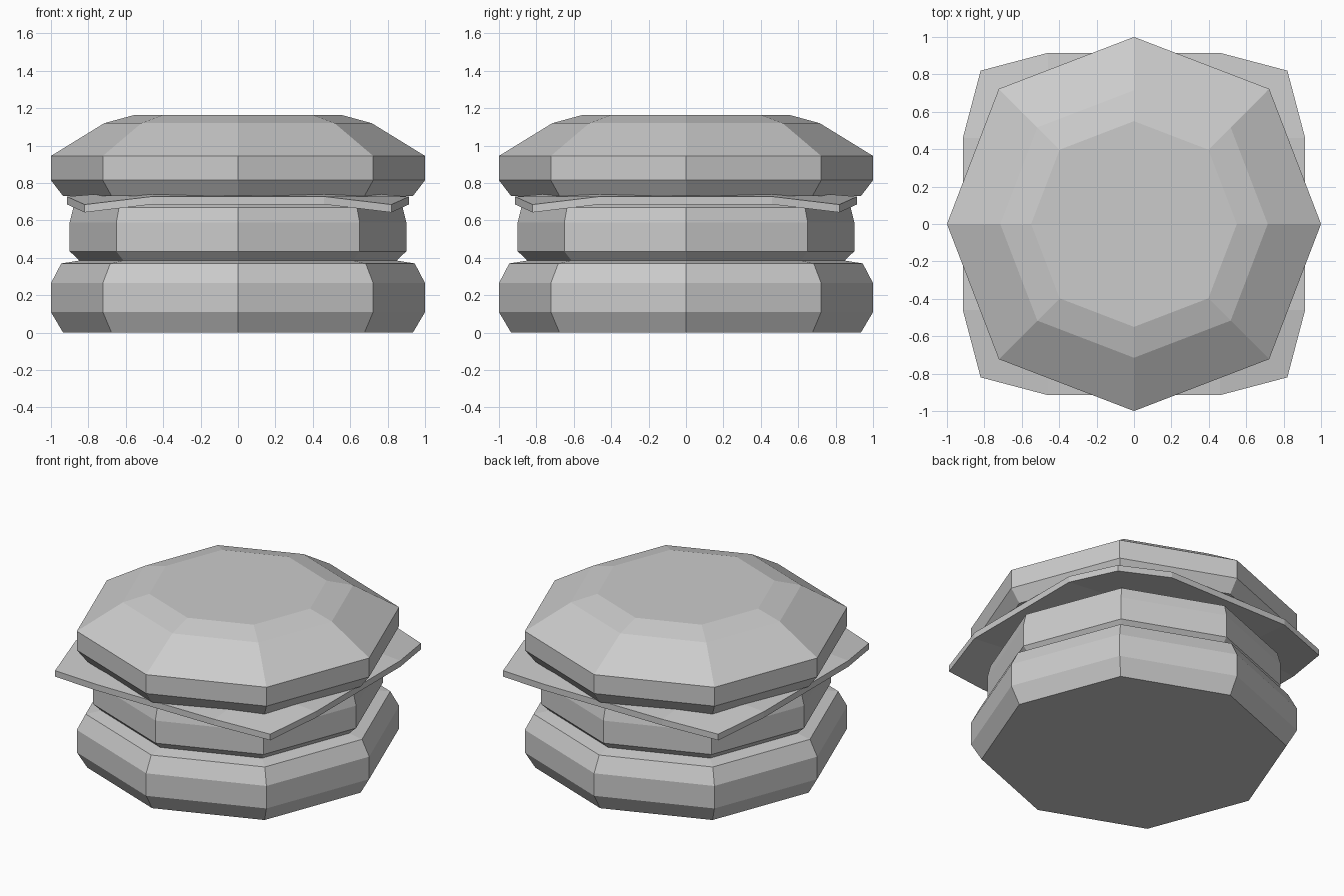
import bpy
import bmesh
from math import cos, sin, pi

if "Cube" in bpy.data.objects:
    bpy.data.objects.remove(bpy.data.objects["Cube"])


def make_object(name, bm):
    bmesh.ops.recalc_face_normals(bm, faces=bm.faces[:])
    mesh = bpy.data.meshes.new(name)
    bm.to_mesh(mesh)
    bm.free()
    obj = bpy.data.objects.new(name, mesh)
    bpy.context.collection.objects.link(obj)
    return obj


def octagon_stack(name, profile):
    """Capped eight-sided layer from (radius, height) pairs; diagonals bulge slightly."""
    bm = bmesh.new()
    rings = []
    for r, z in profile:
        ring = []
        for i in range(8):
            k = r * (1.022 if i % 2 else 1.0)
            ring.append(bm.verts.new((k * cos(i * pi / 4), k * sin(i * pi / 4), z)))
        rings.append(ring)
    for lo, hi in zip(rings, rings[1:]):
        for i in range(8):
            j = (i + 1) % 8
            bm.faces.new((lo[i], lo[j], hi[j], hi[i]))
    bm.faces.new(rings[0][::-1])
    bm.faces.new(rings[-1])
    return make_object(name, bm)


# Buns and patty
octagon_stack("bottom_bun", [(0.935, 0), (1, 0.11), (1, 0.265), (0.945, 0.37), (0.84, 0.387)])
octagon_stack("patty", [(0.845, 0.383), (0.9, 0.435), (0.9, 0.59), (0.88, 0.67), (0.82, 0.695)])
octagon_stack("top_bun", [(0.935, 0.73), (1, 0.815), (1, 0.945), (0.715, 1.12), (0.55, 1.165)])

# Cheese slice: a 3 x 3 grid of panels with drooping, pulled-in corners
bm = bmesh.new()
steps = (-0.915, -0.46, 0.46, 0.915)
layers = []
for drop in (0.042, 0):
    grid = []
    for x in steps:
        row = []
        for y in steps:
            outer = (abs(x) > 0.5) + (abs(y) > 0.5)
            s = 0.82 / 0.915 if outer == 2 else 1
            row.append(bm.verts.new((x * s, y * s, (0.765, 0.728, 0.685)[outer] - drop)))
        grid.append(row)
    for i in range(3):
        for j in range(3):
            bm.faces.new((grid[i][j], grid[i + 1][j], grid[i + 1][j + 1], grid[i][j + 1]))
    rim = ([grid[i][0] for i in range(3)] + [grid[3][j] for j in range(3)]
           + [grid[i][3] for i in (3, 2, 1)] + [grid[0][j] for j in (3, 2, 1)])
    layers.append(rim)
low, top = layers
for i in range(12):
    j = (i + 1) % 12
    bm.faces.new((low[i], low[j], top[j], top[i]))
make_object("cheese_slice", bm)
